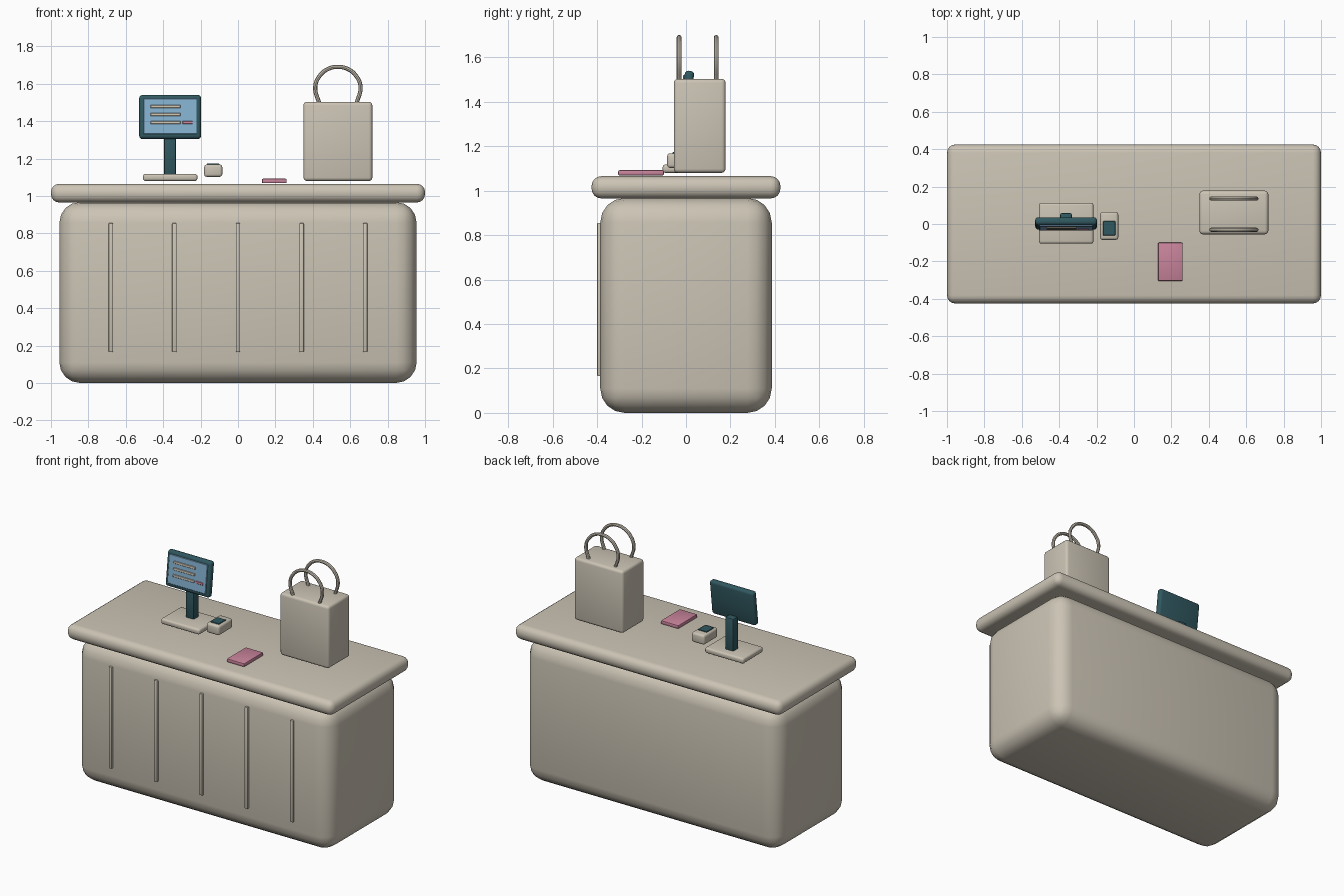
import bpy, bmesh, math
from mathutils import Matrix, Vector

if "Cube" in bpy.data.objects:
    bpy.data.objects.remove(bpy.data.objects["Cube"])


def material(name, rgb):
    m = bpy.data.materials.new(name)
    m.diffuse_color = (*rgb, 1)
    m.use_nodes = True
    m.node_tree.nodes["Principled BSDF"].inputs["Base Color"].default_value = m.diffuse_color
    return m


TAN = material("warm beige", (0.60, 0.55, 0.46))
TEAL = material("dark teal", (0.03, 0.098, 0.117))
BLUE = material("screen blue", (0.23, 0.43, 0.62))
PINK = material("dusty pink", (0.58, 0.23, 0.33))


def smooth(ob):
    bpy.ops.object.select_all(action='DESELECT')
    ob.select_set(True)
    bpy.context.view_layer.objects.active = ob
    bpy.ops.object.shade_smooth_by_angle(angle=math.radians(35))


def box(name, x, y, z, mat, bevel=0.0, seg=3, matrix=None):
    """Rounded box from (min, max) ranges, optionally transformed."""
    bm = bmesh.new()
    bmesh.ops.create_cube(bm, size=1)
    for v in bm.verts:
        v.co = Vector([(r[0] + r[1]) / 2 + c * (r[1] - r[0])
                       for r, c in zip((x, y, z), v.co)])
    if bevel:
        bmesh.ops.bevel(bm, geom=bm.edges[:], offset=bevel, segments=seg,
                        profile=0.5, affect='EDGES')
    if matrix:
        bm.transform(matrix)
    me = bpy.data.meshes.new(name)
    bm.to_mesh(me)
    bm.free()
    me.materials.append(mat)
    ob = bpy.data.objects.new(name, me)
    bpy.context.collection.objects.link(ob)
    smooth(ob)
    return ob


# Counter body, top slab and front ribs
box("counter_body", (-0.955, 0.955), (-0.386, 0.386), (0, 0.967), TAN, 0.11, 4)
box("counter_top", (-1, 1), (-0.425, 0.425), (0.965, 1.065), TAN, 0.044, 4)
for i in range(5):
    cx = (i - 2) * 0.34
    box(f"front_rib_{i + 1}", (cx - 0.012, cx + 0.012), (-0.4, -0.375),
        (0.165, 0.855), TAN, 0.005, 2)

# Display stand
box("display_base", (-0.508, -0.217), (-0.105, 0.113), (1.08, 1.118), TAN, 0.013)
box("display_post", (-0.395, -0.332), (0.0, 0.058), (1.11, 1.335), TEAL, 0.008, 2)

# Tilted display: frame, screen and on-screen bars
centre = Vector((-0.363, 0.003, 1.422))
tilt = (Matrix.Translation(centre) @ Matrix.Rotation(-0.12, 4, 'X')
        @ Matrix.Translation(-centre))
box("display_frame", (-0.528, -0.198), (-0.018, 0.024), (1.304, 1.54),
    TEAL, 0.016, 3, tilt)
box("display_screen", (-0.505, -0.221), (-0.024, -0.016), (1.328, 1.518),
    BLUE, 0.002, 1, tilt)
for i, z in enumerate((1.475, 1.432, 1.388)):
    box(f"screen_bar_{i + 1}", (-0.468, -0.307), (-0.029, -0.022),
        (z - 0.008, z + 0.008), TAN, 0.002, 1, tilt)
box("screen_button", (-0.297, -0.242), (-0.029, -0.022), (1.38, 1.396),
    PINK, 0.002, 1, tilt)

# Card reader and its keypad
box("card_reader", (-0.181, -0.084), (-0.085, 0.065), (1.102, 1.168), TAN, 0.014)
box("reader_pad", (-0.166, -0.1), (-0.061, 0.015), (1.164, 1.173), TEAL, 0.002, 1)

# Notebook lying on the counter
box("notebook", (0.128, 0.26), (-0.305, -0.1), (1.068, 1.092), PINK, 0.006, 2)

# Shopping bag with two looped handles
box("shopping_bag", (0.35, 0.718), (-0.055, 0.178), (1.08, 1.503), TAN, 0.018)
half = [(0.098, 1.49), (0.121, 1.585), (0.095, 1.645), (0.05, 1.68)]
path = [(-x, z) for x, z in half] + [(0, 1.69)] + half[::-1]
for side, y in (("front", -0.031), ("back", 0.136)):
    cu = bpy.data.curves.new(f"bag_handle_{side}", 'CURVE')
    cu.dimensions = '3D'
    cu.bevel_depth = 0.011
    cu.bevel_resolution = 2
    cu.resolution_u = 6
    cu.use_fill_caps = True
    sp = cu.splines.new('BEZIER')
    sp.bezier_points.add(len(path) - 1)
    for p, (x, z) in zip(sp.bezier_points, path):
        p.co = (0.534 + x, y, z)
        p.handle_left_type = p.handle_right_type = 'AUTO'
    cu.materials.append(TAN)
    ob = bpy.data.objects.new(f"bag_handle_{side}", cu)
    bpy.context.collection.objects.link(ob)
    bpy.ops.object.select_all(action='DESELECT')
    ob.select_set(True)
    bpy.context.view_layer.objects.active = ob
    bpy.ops.object.convert(target='MESH')
    smooth(bpy.context.view_layer.objects.active)
